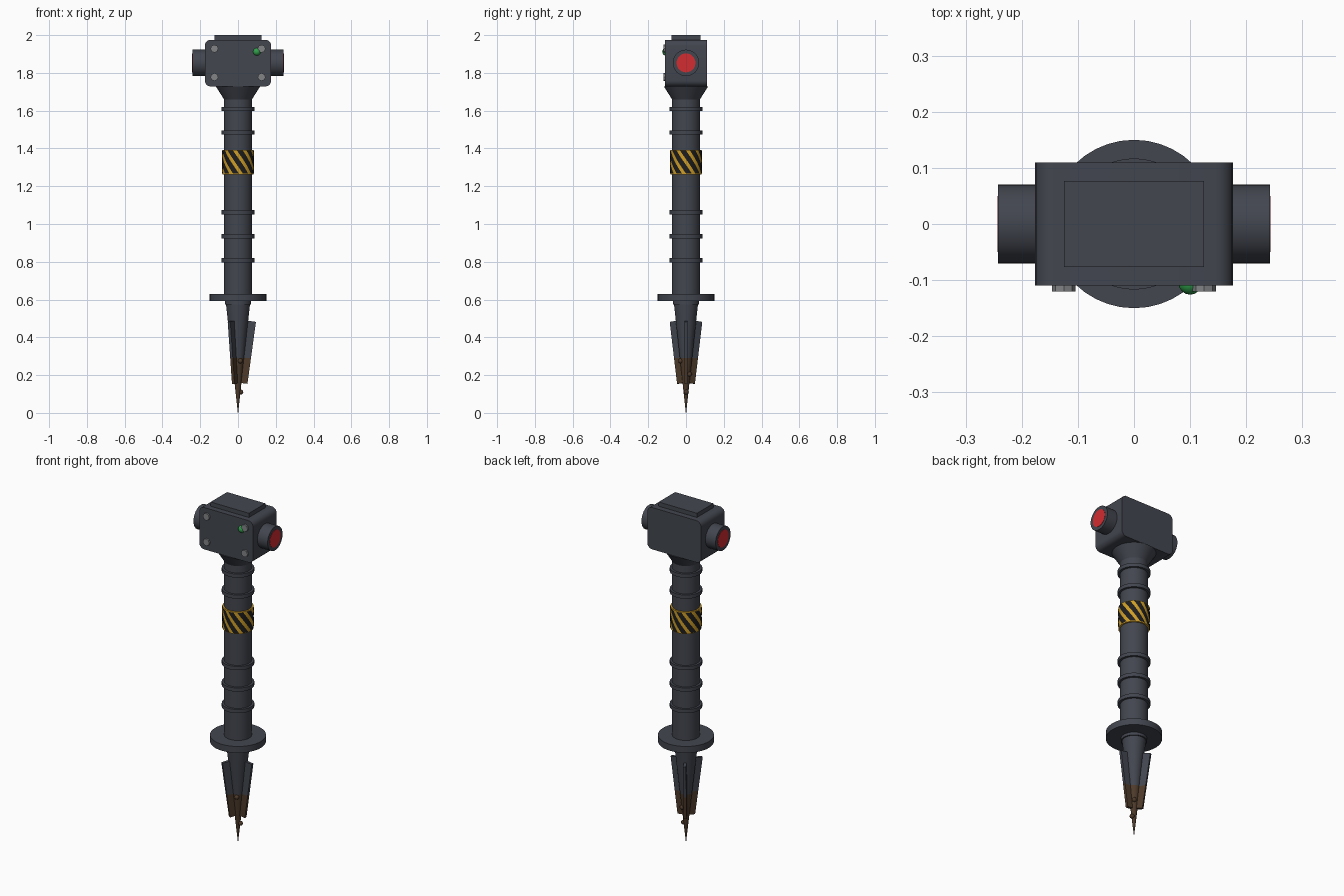
import bpy, bmesh
from math import pi, cos, sin, radians
from mathutils import Matrix, Vector

old = bpy.data.objects.get("Cube")
if old:
    bpy.data.objects.remove(old, do_unlink=True)


def material(name, r, g, b):
    m = bpy.data.materials.new(name)
    m.use_nodes = True
    m.diffuse_color = (r, g, b, 1)
    m.node_tree.nodes["Principled BSDF"].inputs["Base Color"].default_value = (r, g, b, 1)
    return m


GREY = material("dark grey metal", 0.055, 0.061, 0.078)
BROWN = material("soil brown", 0.075, 0.043, 0.024)
YELLOW = material("warning yellow", 0.62, 0.34, 0.02)
BLACK = material("stripe black", 0.012, 0.012, 0.013)
RED = material("lens red", 0.65, 0.025, 0.03)
GREEN = material("lamp green", 0.03, 0.35, 0.07)
STEEL = material("bolt steel", 0.22, 0.23, 0.24)
SOIL_LINE = 0.29


def finish(bm, name, *mats, smooth=True):
    """Turn a bmesh into a named object with its materials."""
    bmesh.ops.recalc_face_normals(bm, faces=bm.faces)
    mesh = bpy.data.meshes.new(name)
    bm.to_mesh(mesh)
    bm.free()
    ob = bpy.data.objects.new(name, mesh)
    bpy.context.collection.objects.link(ob)
    for m in mats:
        mesh.materials.append(m)
    if smooth:
        bpy.ops.object.select_all(action="DESELECT")
        ob.select_set(True)
        bpy.context.view_layer.objects.active = ob
        bpy.ops.object.shade_smooth_by_angle(angle=radians(35))
    return ob


def tube(name, mat, r1, r2, start, end, axis="Z", at=(0, 0, 0), sides=40):
    """Capped cylinder or cone running from start to end along an axis."""
    turn = {"Z": Matrix(), "X": Matrix.Rotation(pi / 2, 4, "Y"),
            "Y": Matrix.Rotation(-pi / 2, 4, "X")}[axis]
    bm = bmesh.new()
    mid = Matrix.Translation((0, 0, (start + end) / 2))
    bmesh.ops.create_cone(bm, cap_ends=True, segments=sides, radius1=r1, radius2=r2,
                          depth=end - start, matrix=Matrix.Translation(at) @ turn @ mid)
    return finish(bm, name, mat)


def box(name, mat, size, centre, bevel=0):
    bm = bmesh.new()
    bmesh.ops.create_cube(bm, size=1, matrix=Matrix.Translation(centre) @ Matrix.Diagonal((*size, 1)))
    if bevel:
        # round only the edges that run front to back
        edges = [e for e in bm.edges if abs(e.verts[0].co.y - e.verts[1].co.y) > 0.01]
        bmesh.ops.bevel(bm, geom=edges, offset=bevel, segments=5, profile=0.5, affect="EDGES")
    return finish(bm, name, mat)


def ball(name, mat, radius, at):
    bm = bmesh.new()
    bmesh.ops.create_uvsphere(bm, u_segments=16, v_segments=10, radius=radius,
                              matrix=Matrix.Translation(at))
    return finish(bm, name, mat)


def soil(bm):
    """Cut at the soil line and paint everything below it."""
    bmesh.ops.bisect_plane(bm, geom=bm.verts[:] + bm.edges[:] + bm.faces[:],
                           plane_co=(0, 0, SOIL_LINE), plane_no=(0, 0, 1))
    for f in bm.faces:
        f.material_index = int(f.calc_center_median().z < SOIL_LINE)


# Shaft with its rings, foot flange and flared neck
tube("shaft", GREY, 0.074, 0.074, 0.6, 1.68)
for i, z in enumerate((0.808, 0.935, 1.062, 1.484, 1.608)):
    tube(f"shaft_ring_{i + 1}", GREY, 0.087, 0.087, z - 0.011, z + 0.011)
tube("foot_flange", GREY, 0.15, 0.15, 0.592, 0.63)
tube("spike_collar", GREY, 0.07, 0.07, 0.575, 0.6)
tube("neck", GREY, 0.074, 0.117, 1.66, 1.728)

# Hazard band with slanted stripes
tube("hazard_band", YELLOW, 0.083, 0.083, 1.263, 1.392)
bm = bmesh.new()
STRIPES, ROWS, COLS = 10, 8, 4
for s in range(STRIPES):
    grid = []
    for r in range(ROWS + 1):
        t = r / ROWS
        row = []
        for c in range(COLS + 1):
            a = (s + 0.6 * c / COLS) * 2 * pi / STRIPES - t * 1.0
            row.append(bm.verts.new((0.0848 * cos(a), 0.0848 * sin(a), 1.267 + 0.121 * t)))
        grid.append(row)
    for r in range(ROWS):
        for c in range(COLS):
            bm.faces.new((grid[r][c], grid[r][c + 1], grid[r + 1][c + 1], grid[r + 1][c]))
finish(bm, "hazard_stripes", BLACK)

# Ground spike
bm = bmesh.new()
bmesh.ops.create_cone(bm, cap_ends=True, segments=32, radius1=0.001, radius2=0.064, depth=0.58,
                      matrix=Matrix.Translation((0, 0, 0.29)))
soil(bm)
finish(bm, "spike", GREY, BROWN)

# Three fins around the spike
FIN = ((0.002, 0.16), (0.05, 0.154), (0.095, 0.482), (0.04, 0.489))
for i in range(3):
    bm = bmesh.new()
    face = bm.faces.new([bm.verts.new((x, -0.008, z)) for x, z in FIN])
    new = bmesh.ops.extrude_face_region(bm, geom=[face])["geom"]
    bmesh.ops.translate(bm, vec=(0, 0.016, 0), verts=[v for v in new if isinstance(v, bmesh.types.BMVert)])
    soil(bm)
    bm.transform(Matrix.Rotation(i * 2 * pi / 3, 4, "Z"))
    finish(bm, f"spike_fin_{i + 1}", GREY, BROWN, smooth=False)

# Lumps of soil stuck to the spike
for i, at in enumerate(((0.012, -0.028, 0.275), (0.015, 0.002, 0.11), (0.013, 0.018, 0.205))):
    ball(f"soil_lump_{i + 1}", BROWN, 0.013, at)

# Sensor head and lid
box("head", GREY, (0.352, 0.22, 0.247), (0, 0, 1.8515), bevel=0.032)
box("head_lid", GREY, (0.25, 0.153, 0.035), (0, 0, 1.9825))

# Side housings with lenses
for side, s in (("left", 1), ("right", -1)):
    a, b = sorted((s * 0.16, s * 0.242))
    tube(f"{side}_lens_housing", GREY, 0.07, 0.07, a, b, "X", (0, 0, 1.853))
    a, b = sorted((s * 0.23, s * 0.2435))
    tube(f"{side}_lens", RED, 0.05, 0.05, a, b, "X", (0, 0, 1.853))

# Front bolts and status lamp
for x in (-0.125, 0.125):
    for z in (1.778, 1.928):
        where = ("left" if x > 0 else "right") + ("_top" if z > 1.85 else "_bottom")
        tube(f"{where}_bolt", STEEL, 0.021, 0.021, -0.12, -0.1, "Y", (x, 0, z), sides=8)
ball("status_lamp", GREEN, 0.021, (0.1, -0.105, 1.912))
